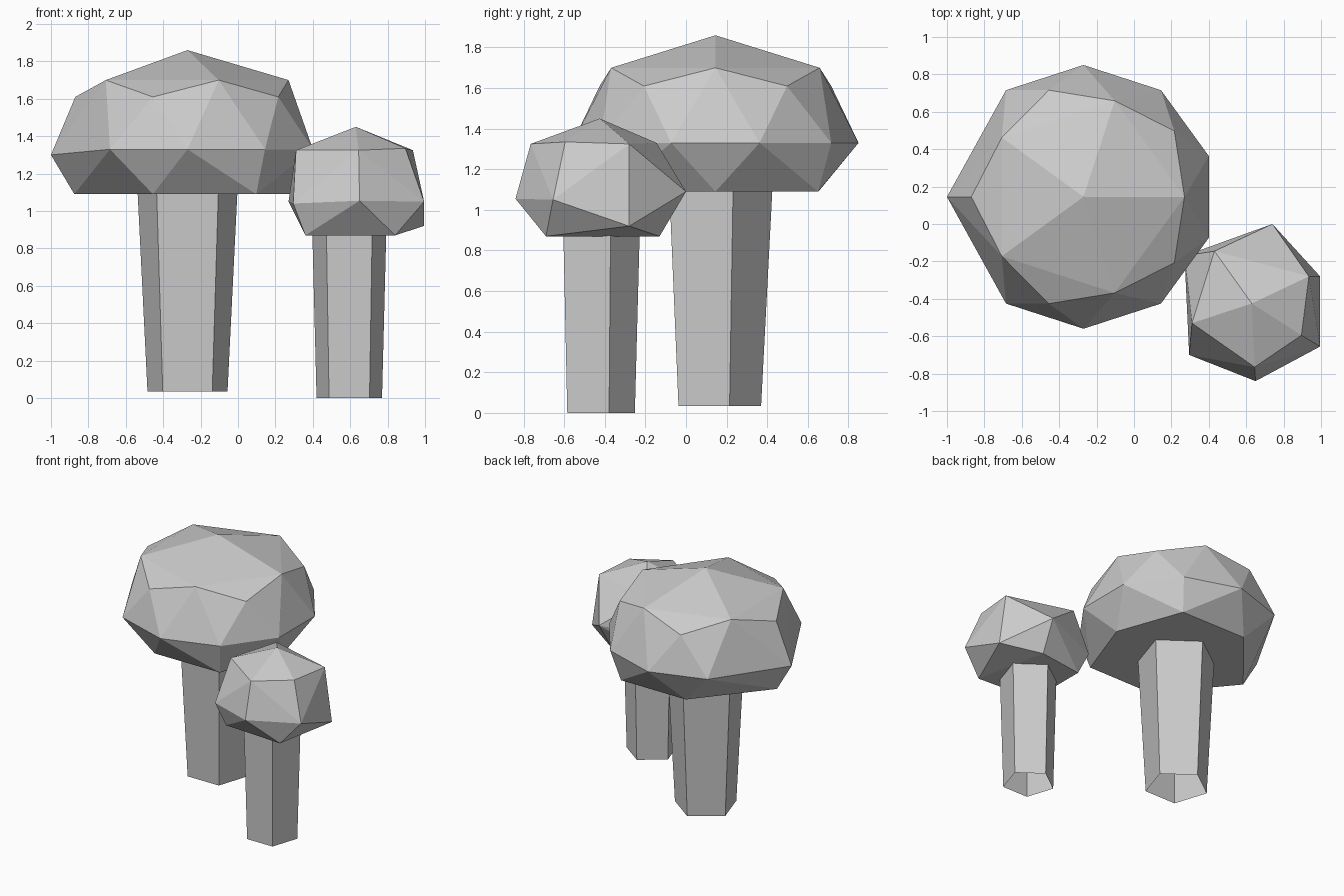
import bpy
import bmesh
from math import cos, sin, radians
from mathutils import Vector

if "Cube" in bpy.data.objects:
    bpy.data.objects.remove(bpy.data.objects["Cube"], do_unlink=True)

stone = bpy.data.materials.new("plain_grey")
stone.use_nodes = True
GREY = (0.6, 0.6, 0.6, 1)
stone.diffuse_color = GREY
stone.node_tree.nodes["Principled BSDF"].inputs["Base Color"].default_value = GREY


def finish(name, bm):
    bmesh.ops.recalc_face_normals(bm, faces=bm.faces)
    mesh = bpy.data.meshes.new(name)
    bm.to_mesh(mesh)
    bm.free()
    mesh.materials.append(stone)
    obj = bpy.data.objects.new(name, mesh)
    bpy.context.collection.objects.link(obj)
    return obj


def ring(center, radius, z, angles):
    return [Vector((center[0] + radius * cos(radians(a)),
                    center[1] + radius * sin(radians(a)), z)) for a in angles]


def faceted_cap(name, points):
    """Convex faceted cap wrapped around its corner points."""
    bm = bmesh.new()
    for p in points:
        bm.verts.new(p)
    bmesh.ops.convex_hull(bm, input=bm.verts)
    return finish(name, bm)


def stem(name, center, r_low, r_high, z_low, z_high):
    """Five-sided open tube, one corner pointing to the back."""
    bm = bmesh.new()
    angles = [90 + 72 * i for i in range(5)]
    low = [bm.verts.new(p) for p in ring(center, r_low, z_low, angles)]
    high = [bm.verts.new(p) for p in ring(center, r_high, z_high, angles)]
    for i in range(5):
        j = (i + 1) % 5
        bm.faces.new((low[i], low[j], high[j], high[i]))
    return finish(name, bm)


# Large mushroom
big = (-0.27, 0.145)
points = ring(big, 0, 1.86, [0])
points += ring(big, 0.54, 1.70, range(0, 360, 72))
points += ring(big, 0.60, 1.61, range(36, 360, 72))
points += ring(big, 0.705, 1.33, [a for a in range(18, 360, 36) if a not in (162, 198)])
points += ring(big, 0.73, 1.30, [180])
points += ring(big, 0.55, 1.09, [0])
points += ring(big, 0.625, 1.09, [-54, 54])
points += ring(big, 0.54, 1.09, [-110, 110])
points += ring(big, 0.605, 1.09, [180])
faceted_cap("large_cap", points)
stem("large_stem", big, 0.225, 0.28, 0.035, 1.09)

# Small mushroom, with an uneven cap
faceted_cap("small_cap", [
    (0.63, -0.425, 1.45),
    (0.31, -0.53, 1.325), (0.645, -0.765, 1.325), (0.895, -0.595, 1.335),
    (0.935, -0.28, 1.325), (0.43, -0.145, 1.33),
    (0.74, 0, 1.09), (0.995, -0.28, 0.92), (0.995, -0.655, 1.05),
    (0.65, -0.84, 1.055), (0.295, -0.7, 1.04), (0.27, -0.17, 1.05),
    (0.84, -0.69, 0.87), (0.36, -0.66, 0.87),
    (0.36, -0.18, 0.87), (0.72, -0.13, 0.87),
])
stem("small_stem", (0.595, -0.436), 0.184, 0.208, 0, 0.89)
